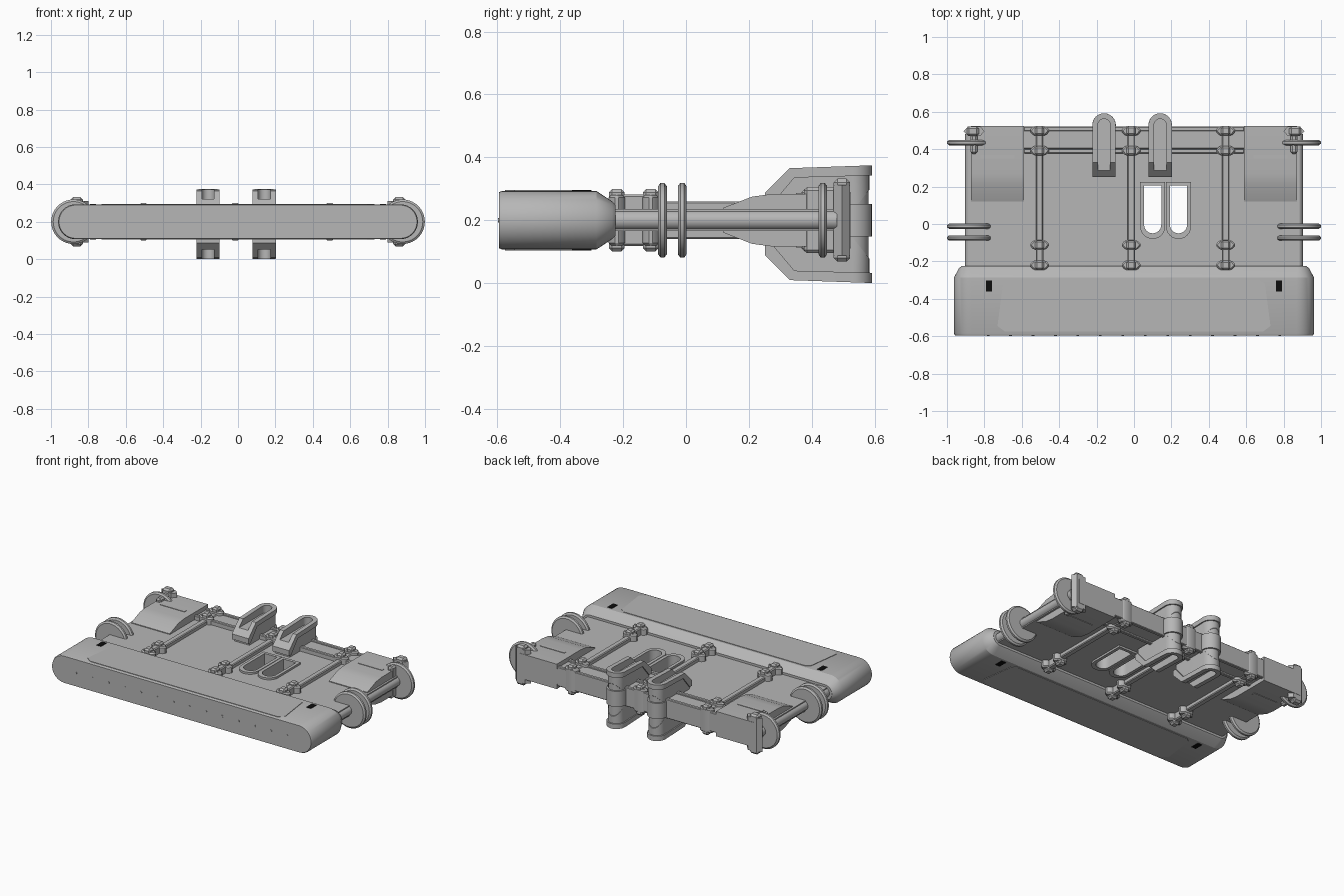
import bpy, bmesh, math
from mathutils import Vector

cube = bpy.data.objects.get("Cube")
if cube:
    bpy.data.objects.remove(cube, do_unlink=True)


def material(name, rgb):
    m = bpy.data.materials.new(name)
    m.use_nodes = True
    m.diffuse_color = (*rgb, 1)
    m.node_tree.nodes["Principled BSDF"].inputs["Base Color"].default_value = (*rgb, 1)
    return m


GREY = material("plain grey", (0.47, 0.47, 0.47))
BLACK = material("black marking", (0.004, 0.004, 0.004))
MID = 0.2        # height of the frame's middle plane
LUG_MID = 0.1875  # height of the lugs' middle plane
parts = []


def loft(name, rings, mat=GREY):
    """Skin a list of closed rings and cap both ends."""
    bm = bmesh.new()
    loops = [[bm.verts.new(p) for p in ring] for ring in rings]
    n = len(loops[0])
    for a, b in zip(loops, loops[1:]):
        for i in range(n):
            bm.faces.new((a[i], a[(i + 1) % n], b[(i + 1) % n], b[i]))
    bm.faces.new(loops[0])
    bm.faces.new(loops[-1])
    bmesh.ops.recalc_face_normals(bm, faces=bm.faces)
    me = bpy.data.meshes.new(name)
    bm.to_mesh(me)
    bm.free()
    me.materials.append(mat)
    ob = bpy.data.objects.new(name, me)
    bpy.context.collection.objects.link(ob)
    parts.append(ob)
    return ob


def place(axis, u, v, w):
    return {"x": (w, u, v), "y": (u, w, v), "z": (u, v, w)}[axis]


def prism(name, pts, axis, lo, hi, mat=GREY):
    return loft(name, [[place(axis, u, v, w) for u, v in pts] for w in (lo, hi)], mat)


def apply(ob, kind, **settings):
    mod = ob.modifiers.new(kind.lower(), kind)
    for key, value in settings.items():
        setattr(mod, key, value)
    bpy.context.view_layer.objects.active = ob
    bpy.ops.object.modifier_apply(modifier=mod.name)


def box(name, x, y, z, bevel=0.0, mat=GREY):
    ob = prism(name, [(x[0], y[0]), (x[1], y[0]), (x[1], y[1]), (x[0], y[1])], "z", *z, mat)
    if bevel:
        apply(ob, "BEVEL", width=bevel, segments=1)
    return ob


def boolean(ob, cutter, operation="DIFFERENCE"):
    apply(ob, "BOOLEAN", object=cutter, operation=operation, solver="EXACT")


def discard(ob):
    parts.remove(ob)
    bpy.data.objects.remove(ob, do_unlink=True)


def arc(cu, cv, r, start, end, steps=12):
    return [(cu + r * math.cos(math.radians(start + (end - start) * i / steps)),
             cv + r * math.sin(math.radians(start + (end - start) * i / steps)))
            for i in range(steps + 1)]


def turned(name, x, profile, sides=40):
    """Disc or shaft around an axis along y; profile holds (y, radius)."""
    rings = [[(x + r * math.cos(i * math.tau / sides), y, MID + r * math.sin(i * math.tau / sides))
              for i in range(sides)] for y, r in profile]
    return loft(name, rings)


def span(c, h):
    return (c - h, c + h)


# Front bumper: a long body with rounded ends, tapering at the back
def bumper_ring(y, r, end):
    outline = arc(end - r, MID, r, -90, 90, 16) + arc(r - end, MID, r, 90, 270, 16)
    return [(x, y, z) for x, z in outline]


loft("front_bumper", [bumper_ring(-0.595, 0.089, 0.957), bumper_ring(-0.585, 0.093, 0.962),
                      bumper_ring(-0.285, 0.093, 0.962), bumper_ring(-0.235, 0.06, 0.935),
                      bumper_ring(-0.225, 0.05, 0.92)])
for i in range(14):
    x = -0.78 + i * 0.12
    prism("bumper_rivet", arc(x, MID, 0.007, 0, 330, 11), "y", -0.598, -0.59)

# Bumper panels and black markings, above and below
for s in (1, -1):
    z = MID + s * 0.093
    panel = [(-0.69, -0.575), (0.69, -0.575), (0.73, -0.545), (0.70, -0.32),
             (0.67, -0.3), (-0.67, -0.3), (-0.70, -0.32), (-0.73, -0.545)]
    prism("bumper_panel", panel, "z", *sorted((z - s * 0.003, z + s * 0.003)))
    for side in (1, -1):
        box("bumper_marking", span(side * 0.775, 0.017), span(-0.332, 0.03),
            span(z, 0.003), mat=BLACK)

# Deck with two long openings and their rims
deck = box("deck", (-0.885, 0.885), (-0.25, 0.5), span(MID, 0.035))
for cx in (0.1, 0.238):
    def opening(hw, low, high):
        return [(cx + hw, high), (cx - hw, high)] + arc(cx, low + hw, hw, 180, 360)
    cutter = prism("opening_cutter", opening(0.046, -0.05, 0.205), "z", 0, 0.4)
    rim = prism("opening_rim", opening(0.067, -0.08, 0.225), "z", *span(MID, 0.048))
    boolean(deck, cutter)
    boolean(rim, cutter)
    discard(cutter)

# Rear beam and cross rods
box("rear_beam", (-0.6, 0.6), (0.4, 0.52), span(MID, 0.055), 0.006)
for y in (0.39, 0.508):
    box("cross_rod", (-0.59, 0.59), span(y, 0.012), span(MID, 0.064), 0.004)


# Clamps: hexagonal base with a taller narrow jaw
def clamp(x, y):
    base = [(x - 0.055, y), (x - 0.032, y - 0.026), (x + 0.032, y - 0.026),
            (x + 0.055, y), (x + 0.032, y + 0.026), (x - 0.032, y + 0.026)]
    ob = prism("clamp_base", base, "z", *span(MID, 0.08))
    apply(ob, "BEVEL", width=0.008, segments=1)
    box("clamp_jaw", span(x, 0.024), span(y, 0.025), span(MID, 0.099), 0.01)


# Lengthwise rods with paired clamps
for x in (-0.505, -0.015, 0.49):
    box("long_rod", span(x, 0.019), (-0.23, 0.5), span(MID, 0.06), 0.005)
    for y in (-0.22, -0.112, 0.392, 0.498):
        clamp(x, y)
    box("clamp_link", span(x, 0.02), (-0.22, -0.11), span(MID, 0.082), 0.006)

# Side shafts, discs, corner blocks and corner brackets
for s in (1, -1):
    axle_x = s * 0.88
    turned("side_shaft", s * 0.872, [(-0.24, 0.031), (0.48, 0.031)], 24)
    for y in (-0.075, -0.012, 0.435):
        turned("side_disc", axle_x, [(y - 0.014, 0.09), (y - 0.014, 0.108), (y - 0.006, 0.119),
                                     (y + 0.006, 0.119), (y + 0.014, 0.108), (y + 0.014, 0.09)])
    half = [(0.12, 0.04), (0.21, 0.075), (0.27, 0.083), (0.524, 0.083)]
    profile = [(y, MID + h) for y, h in half] + [(y, MID - h) for y, h in reversed(half)]
    prism("corner_block", profile, "x", *sorted((s * 0.588, s * 0.872)))
    for v in (1, -1):
        box("block_plate", sorted((s * 0.64, s * 0.82)), (0.35, 0.37),
            span(MID + v * 0.083, 0.003))
    box("corner_rod", span(s * 0.856, 0.018), (0.375, 0.52), span(MID, 0.105), 0.01)
    box("corner_bracket", span(s * 0.862, 0.032), (0.47, 0.522), span(MID, 0.132), 0.012)
    hexagon = [(s * 0.855 + dx, 0.496 + dy) for dx, dy in
               ((-0.056, 0), (-0.032, -0.026), (0.032, -0.026),
                (0.056, 0), (0.032, 0.026), (-0.032, 0.026))]
    prism("corner_clamp", hexagon, "z", *span(MID, 0.112))

# Tow lugs: grooved flanges above and below on a round post
for cx in (-0.16, 0.14):
    def plan(hw, back, front=0.2):
        return [(cx - hw, front), (cx + hw, front)] + arc(cx, back - hw, hw, 0, 180, 16)
    prism("lug_post", arc(cx, 0.527, 0.054, 0, 345, 23), "z", *span(LUG_MID, 0.16))
    prism("lug_collar", arc(cx, 0.529, 0.063, 0, 345, 23), "z", *span(MID, 0.052))
    for v in (1, -1):
        def side(pts):
            return [(y, LUG_MID + v * h) for y, h in pts]
        flange = prism("lug_flange", side([(0.252, 0.065), (0.252, 0.1), (0.33, 0.178), (0.6, 0.1875),
                                           (0.6, 0.155), (0.345, 0.148), (0.275, 0.065)]),
                       "x", cx - 0.1, cx + 0.1)
        web = prism("lug_web", side([(0.27, 0.03), (0.27, 0.07), (0.34, 0.152), (0.6, 0.16),
                                     (0.6, 0.13), (0.52, 0.03)]), "x", cx - 0.1, cx + 0.1)
        groove = prism("lug_groove_cutter", plan(0.033, 0.562, 0.15), "z",
                       *sorted((LUG_MID + v * 0.135, LUG_MID + v * 0.25)))
        for ob, hw, back in ((flange, 0.062, 0.592), (web, 0.054, 0.583)):
            trim = prism("lug_trim", plan(hw, back), "z", -0.1, 0.5)
            boolean(ob, trim, "INTERSECT")
            boolean(ob, groove)
            discard(trim)
        discard(groove)
    # the post is hollowed where the grooves run
    post = next(p for p in reversed(parts) if p.name.startswith("lug_post"))
    for v in (1, -1):
        groove = prism("post_groove_cutter", plan(0.033, 0.562, 0.15), "z",
                       *sorted((LUG_MID + v * 0.135, LUG_MID + v * 0.25)))
        boolean(post, groove)
        discard(groove)

# Smooth shading with sharp edges kept
bpy.ops.object.select_all(action="DESELECT")
for ob in parts:
    ob.select_set(True)
bpy.context.view_layer.objects.active = parts[0]
bpy.ops.object.shade_smooth_by_angle(angle=math.radians(30))
